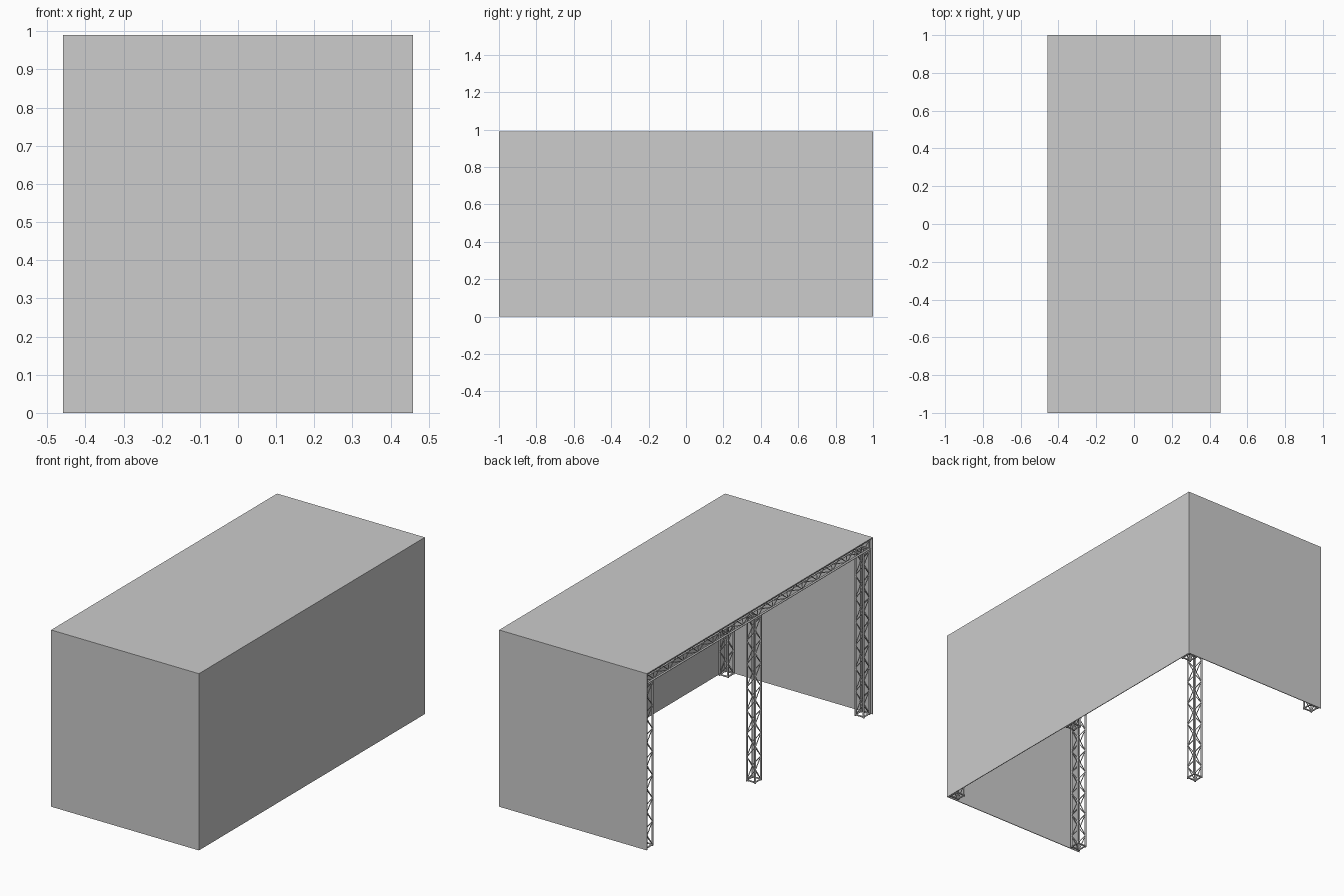
import bpy, bmesh, math
from mathutils import Vector, Matrix

if "Cube" in bpy.data.objects:
    bpy.data.objects.remove(bpy.data.objects["Cube"])

HX, HY, H = 0.458, 1.0, 0.99      # half width, half length, height
W = 0.062                         # truss section width
R_CHORD, R_BRACE = 0.0053, 0.0024
T = 0.004                         # panel thickness
GAP = 0.005                       # panel to truss clearance

grey = bpy.data.materials.new("light grey")
grey.diffuse_color = (0.604, 0.604, 0.604, 1)
grey.use_nodes = True
grey.node_tree.nodes["Principled BSDF"].inputs["Base Color"].default_value = grey.diffuse_color


def finish(bm, name):
    me = bpy.data.meshes.new(name)
    bm.to_mesh(me)
    bm.free()
    me.materials.append(grey)
    ob = bpy.data.objects.new(name, me)
    bpy.context.collection.objects.link(ob)
    return ob


def panel(name, lo, hi):
    lo, hi = Vector(lo), Vector(hi)
    bm = bmesh.new()
    size = hi - lo
    bmesh.ops.create_cube(bm, size=1, matrix=Matrix.Translation((lo + hi) / 2)
                          @ Matrix.Diagonal((*size, 1)))
    finish(bm, name)


def tube(bm, a, b, r, sides):
    d = b - a
    rot = d.to_track_quat('Z', 'Y').to_matrix().to_4x4()
    bmesh.ops.create_cone(bm, cap_ends=True, segments=sides, radius1=r, radius2=r,
                          depth=d.length, matrix=Matrix.Translation((a + b) / 2) @ rot)


def truss(name, start, end, bays):
    """Square box truss: four chords, end frames and zigzag braces on each face."""
    start, end = Vector(start), Vector(end)
    length = (end - start).length
    c = W / 2 - R_CHORD
    corners = [(-c, -c), (c, -c), (c, c), (-c, c)]
    z0, z1 = R_CHORD, length - R_CHORD
    bm = bmesh.new()
    for i in range(4):
        p, q = corners[i], corners[(i + 1) % 4]
        tube(bm, Vector((*p, 0)), Vector((*p, length)), R_CHORD, 10)
        for z in (z0, z1):
            tube(bm, Vector((*p, z)), Vector((*q, z)), R_CHORD * 0.8, 8)
        step = (z1 - z0) / bays
        for k in range(bays):
            s, e = (p, q) if (k + i) % 2 == 0 else (q, p)
            tube(bm, Vector((*s, z0 + k * step)), Vector((*e, z0 + (k + 1) * step)),
                 R_BRACE, 6)
    d = end - start
    if abs(d.z) > 0.5 * length:
        rot = Matrix.Identity(4)
    elif abs(d.y) > 0.5 * length:
        rot = Matrix.Rotation(-math.pi / 2, 4, 'X')
    else:
        rot = Matrix.Rotation(math.pi / 2, 4, 'Y')
    bm.transform(Matrix.Translation(start) @ rot)
    ob = finish(bm, name)
    bpy.ops.object.select_all(action='DESELECT')
    ob.select_set(True)
    bpy.context.view_layer.objects.active = ob
    bpy.ops.object.shade_smooth_by_angle(angle=math.radians(50))


# Cladding: roof and three walls, the left side stays open
panel("roof_panel", (-HX, -HY, H - T), (HX, HY, H))
panel("right_wall", (HX - T, -HY, 0), (HX, HY, H - T))
for name, s in (("front_wall", -1), ("back_wall", 1)):
    ys = sorted((s * HY, s * (HY - T)))
    panel(name, (-HX, ys[0], 0), (HX - T, ys[1], H - T))

# Truss frame
cx = HX - T - GAP / 2 - W / 2
cy = HY - T - GAP - W / 2
beam_z = H - T - 0.002 - W / 2
col_top = beam_z - W / 2

for sx, side in ((-1, "left"), (1, "right")):
    for y, place in ((-cy, "front"), (0, "middle"), (cy, "back")):
        truss(f"{side}_{place}_column", (sx * cx, y, 0), (sx * cx, y, col_top), 14)
    truss(f"{side}_beam", (sx * cx, -cy - W / 2, beam_z), (sx * cx, cy + W / 2, beam_z), 30)

for y, place in ((-cy, "front"), (0, "middle"), (cy, "back")):
    truss(f"{place}_cross_beam", (-cx + W / 2, y, beam_z), (cx - W / 2, y, beam_z), 12)
